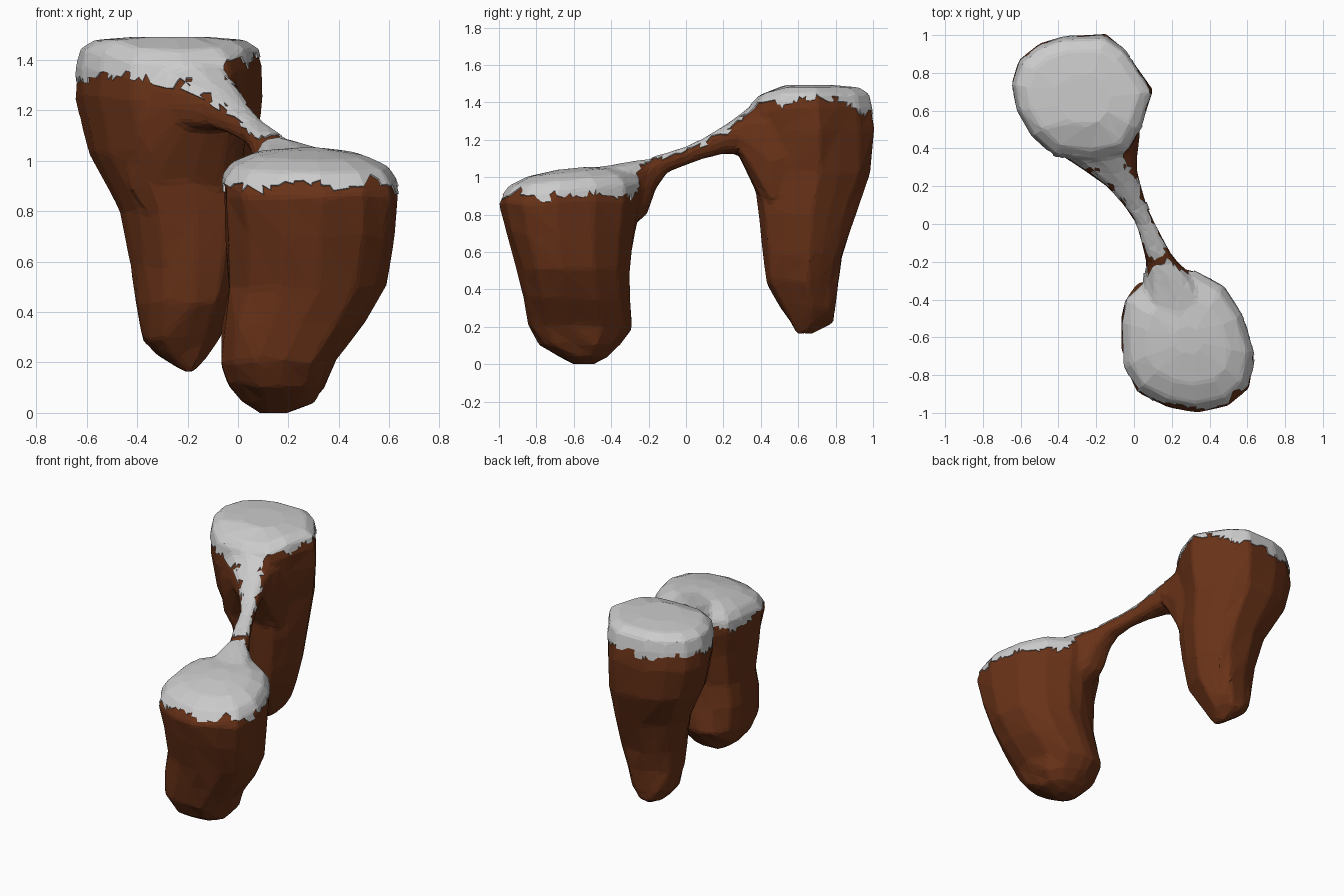
import bpy, bmesh, math, random
from mathutils import Vector, noise

if "Cube" in bpy.data.objects:
    bpy.data.objects.remove(bpy.data.objects["Cube"])

random.seed(4)

# Plan outlines of the two rock tops
FRONT = [(.2, -.235), (.31, -.24), (.47, -.33), (.57, -.48), (.635, -.69), (.605, -.86), (.5, -.955),
         (.33, -.99), (.17, -.96), (.02, -.88), (-.055, -.75), (-.065, -.52), (-.04, -.4), (.08, -.29)]
BACK = [(-.03, .37), (.035, .5), (.1, .7), (.03, .81), (-.05, .92), (-.15, .99), (-.37, .985),
        (-.5, .94), (-.6, .86), (-.64, .74), (-.615, .6), (-.54, .47), (-.42, .36), (-.22, .33)]


def loft(bm, rings):
    rows = [[bm.verts.new(p) for p in r] for r in rings]
    n = len(rows[0])
    for a, b in zip(rows, rows[1:]):
        for i in range(n):
            bm.faces.new((a[i], a[(i + 1) % n], b[(i + 1) % n], b[i]))
    bm.faces.new(rows[0])
    bm.faces.new(rows[-1])


def pillar(bm, outline, sections, crown, tilt, rounding):
    """Rings of the outline fitted to (z, x0, x1, y0, y1), then inset crown rings (z, scale).
    Low rings blend from the outline towards a rounded box."""
    xs, ys = zip(*outline)
    ax, bx, ay, by = min(xs), max(xs), min(ys), max(ys)
    cx, cy = (ax + bx) / 2, (ay + by) / 2
    rings = []
    for z, x0, x1, y0, y1 in sections:
        k = rounding * max(0, 1 - z / .8)
        ring = []
        for x, y in outline:
            u, v = (x - cx) / (bx - ax) * 2, (y - cy) / (by - ay) * 2
            r = (abs(u) ** 2.5 + abs(v) ** 2.5) ** .4
            u, v = u + k * (u / r - u), v + k * (v / r - v)
            ring.append(Vector(((x0 + x1) / 2 + u * (x1 - x0) / 2 + random.uniform(-.007, .007),
                                (y0 + y1) / 2 + v * (y1 - y0) / 2 + random.uniform(-.007, .007),
                                z + random.uniform(-.012, .012) * (z > .1))))
        rings.append(ring)
    for z, s in crown:
        rings.append([Vector((cx + (x - cx) * s, cy + (y - cy) * s, z + tilt((y - cy) * s)))
                      for x, y in outline])
    loft(bm, rings)


def new_object(name, bm):
    bmesh.ops.recalc_face_normals(bm, faces=bm.faces)
    me = bpy.data.meshes.new(name)
    bm.to_mesh(me)
    bm.free()
    ob = bpy.data.objects.new(name, me)
    bpy.context.collection.objects.link(ob)
    return ob


bm = bmesh.new()
# Front (lower) rock
pillar(bm, FRONT,
       [(-.005, .09, .19, -.59, -.49), (.04, .02, .3, -.68, -.42), (.11, -.04, .35, -.78, -.35),
        (.2, -.075, .385, -.85, -.285), (.35, -.065, .5, -.875, -.3), (.5, -.04, .59, -.9, -.305),
        (.7, -.045, .62, -.96, -.275), (.86, -.06, .637, -1, -.24)],
       [(.93, .98), (.98, .88), (1.02, .62), (1.04, .2)], lambda d: .1 * d, 1)
# Back (taller) rock
pillar(bm, BACK,
       [(.165, -.23, -.17, .6, .67), (.23, -.33, -.12, .55, .79), (.3, -.385, -.07, .5, .8),
        (.44, -.405, -.01, .43, .81), (.58, -.425, .03, .415, .84), (.8, -.465, .06, .39, .9),
        (1.03, -.59, .075, .355, .99), (1.25, -.645, .1, .335, 1)],
       [(1.37, .995), (1.44, .95), (1.473, .8), (1.485, .4)], lambda d: .35 * min(d + .15, 0), .3)
# Natural bridge: sections (y, x0, x1, z0, z1), flaring into both tops
bridge = [(-.6, .08, .45, .7, 1.03), (-.42, .04, .42, .72, 1.055), (-.28, .055, .31, .74, 1.08),
          (-.21, .065, .24, .8, 1.09), (-.16, .055, .2, .94, 1.108), (-.1, .04, .165, 1.025, 1.125),
          (0, .012, .113, 1.065, 1.157), (.1, -.055, .068, 1.1, 1.205), (.2, -.145, .037, 1.125, 1.265),
          (.28, -.26, .018, 1.12, 1.32), (.36, -.38, .018, .95, 1.385), (.45, -.45, .03, .75, 1.425),
          (.6, -.48, .03, .8, 1.455)]
rings = []
for y, x0, x1, z0, z1 in bridge:
    ring = []
    for i in range(12):
        a = math.tau * i / 12
        c, s = math.cos(a), math.sin(a)
        c = math.copysign(abs(c) ** .75, c)
        s = math.copysign(abs(s) ** .75, s)
        ring.append(Vector(((x0 + x1) / 2 + c * (x1 - x0) / 2, y, (z0 + z1) / 2 + s * (z1 - z0) / 2)))
    rings.append(ring)
loft(bm, rings)
rock = new_object("rock_arch", bm)

# Fuse into one body, then facet it
fuse = rock.modifiers.new("fuse", 'REMESH')
fuse.mode = 'VOXEL'
fuse.voxel_size = .015
soft = rock.modifiers.new("soften", 'SMOOTH')
soft.iterations = 4
facet = rock.modifiers.new("facet", 'DECIMATE')
facet.ratio = .05
bpy.context.view_layer.objects.active = rock
for m in [m.name for m in rock.modifiers]:
    bpy.ops.object.modifier_apply(modifier=m)
for v in rock.data.vertices:
    v.co.z = max(0, v.co.z)


# Snow cap: faces above a ragged snow line
def snow_line(p):
    if p.y < -.25:
        line = .9
    elif p.y < .3:
        line = .98 + .3 * (p.y + .25) / .55
    else:
        line = 1.335 + .07 * min(1, max(0, (p.x + .1) / .12)) - .5 * max(0, .4 - p.y)
    return line + .05 * noise.noise(p * 13)


bm = bmesh.new()
bm.from_mesh(rock.data)
for _ in range(2):
    near = []
    for e in bm.edges:
        mid = (e.verts[0].co + e.verts[1].co) / 2
        if (abs(mid.z - snow_line(mid)) < .1 or -.25 < mid.y < .38) and e.calc_length() > .045:
            near.append(e)
    bmesh.ops.subdivide_edges(bm, edges=near, cuts=1)
    bmesh.ops.triangulate(bm, faces=bm.faces)
bm.normal_update()
bare = []
for f in bm.faces:
    c = f.calc_center_median()
    limit = -.3
    if -.26 < c.y < .3:
        limit = .5 + .6 * noise.noise(c * 14) + .5 * max(0, 1 - abs(c.y + .17) / .12)
    if c.z < snow_line(c) or f.normal.z < limit:
        bare.append(f)
bmesh.ops.delete(bm, geom=bare, context='FACES')
snow = new_object("snow_cap", bm)
thick = snow.modifiers.new("thickness", 'SOLIDIFY')
thick.thickness = .014
thick.offset = 0

brown = bpy.data.materials.new("brown_rock")
brown.diffuse_color = (.14, .032, .009, 1)
brown.use_nodes = True
brown.node_tree.nodes["Principled BSDF"].inputs["Base Color"].default_value = brown.diffuse_color
rock.data.materials.append(brown)
for ob in (rock, snow):
    for p in ob.data.polygons:
        p.use_smooth = False
